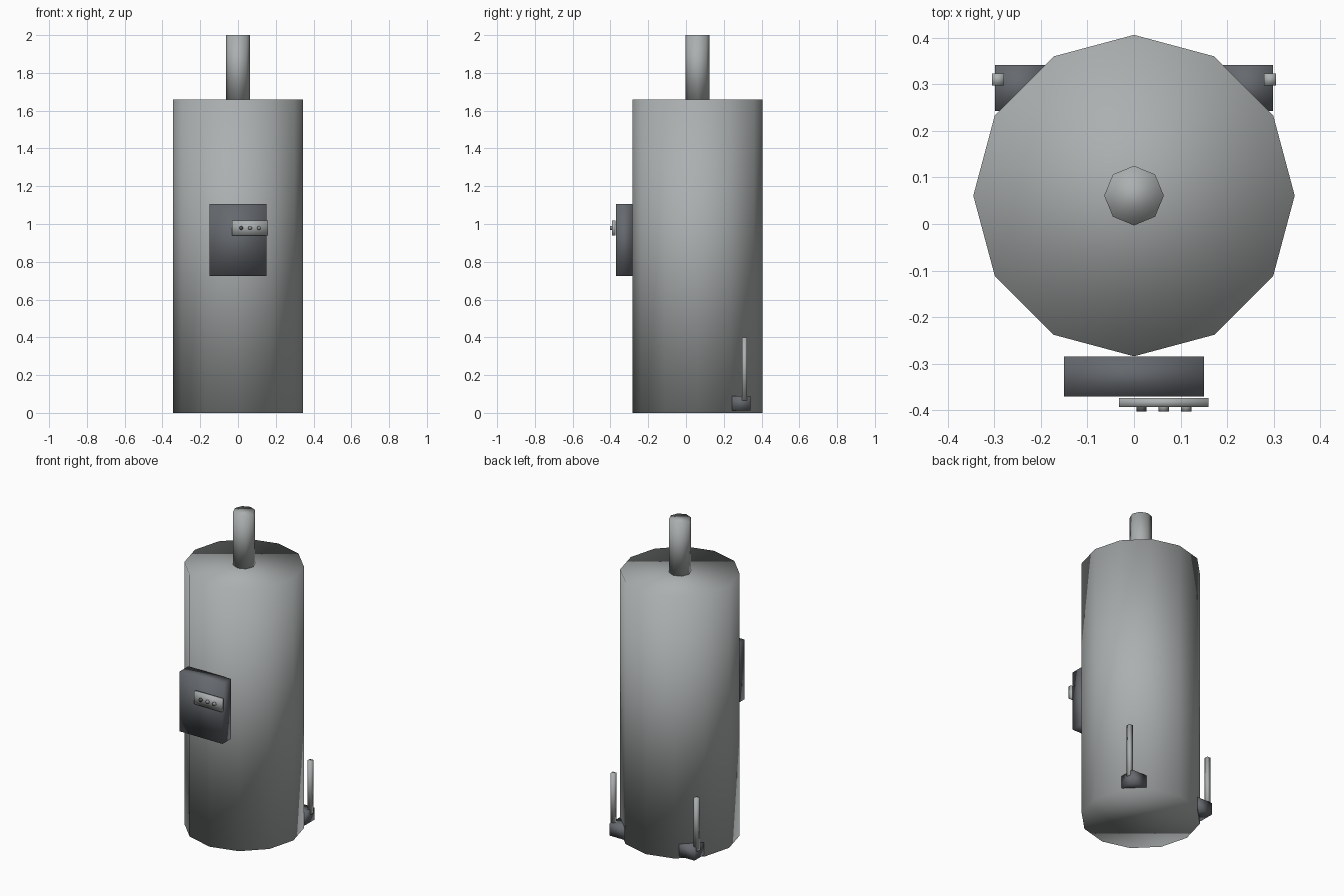
import bpy
import math
from mathutils import Matrix

cube = bpy.data.objects.get("Cube")
if cube:
    bpy.data.objects.remove(cube, do_unlink=True)


def material(name, colour):
    m = bpy.data.materials.new(name)
    m.use_nodes = True
    m.diffuse_color = (*colour, 1)
    m.node_tree.nodes["Principled BSDF"].inputs["Base Color"].default_value = (*colour, 1)
    return m


steel = material("steel grey", (0.41, 0.43, 0.43))
dark = material("dark slate", (0.13, 0.14, 0.155))
knob_grey = material("knob grey", (0.3, 0.31, 0.31))
knob_dark = material("dark knob", (0.1, 0.1, 0.1))


def finish(name, mat):
    ob = bpy.context.object
    ob.name = name
    ob.data.materials.append(mat)
    for poly in ob.data.polygons:
        poly.use_smooth = True
    return ob


def box(name, mat, low, high):
    centre = [(a + b) / 2 for a, b in zip(low, high)]
    bpy.ops.mesh.primitive_cube_add(size=1, location=centre)
    ob = bpy.context.object
    ob.data.transform(Matrix.Diagonal([b - a for a, b in zip(low, high)] + [1]))
    return finish(name, mat)


def cylinder(name, mat, sides, radius, depth, centre, tilt=0):
    bpy.ops.mesh.primitive_cylinder_add(vertices=sides, radius=radius, depth=depth,
                                        location=centre, rotation=(tilt, 0, 0))
    return finish(name, mat)


# Tank and flue
AXIS_Y = 0.061
TANK_TOP = 1.66
cylinder("tank", steel, 12, 0.345, TANK_TOP, (0, AXIS_Y, TANK_TOP / 2))
cylinder("flue", steel, 8, 0.064, 2 - TANK_TOP, (0, AXIS_Y, 1 + TANK_TOP / 2))

# Control box with its panel and knobs
box("control_box", dark, (-0.15, -0.37, 0.725), (0.15, -0.284, 1.105))
box("control_panel", steel, (-0.032, -0.393, 0.938), (0.16, -0.374, 1.018))
for i in range(3):
    cylinder(f"knob_{i + 1}", knob_grey if i else knob_dark, 8, 0.011, 0.014,
             (0.016 + 0.048 * i, -0.396, 0.979), math.pi / 2)

# Valves and upright pipes at the back
for side, s in (("left", 1), ("right", -1)):
    xs = sorted((0.298 * s, 0.19 * s))
    box(f"{side}_valve", dark, (xs[0], 0.243, 0.013), (xs[1], 0.341, 0.09))
    px = 0.292 * s
    box(f"{side}_pipe", steel, (px - 0.013, 0.297, 0.065), (px + 0.013, 0.323, 0.4))
